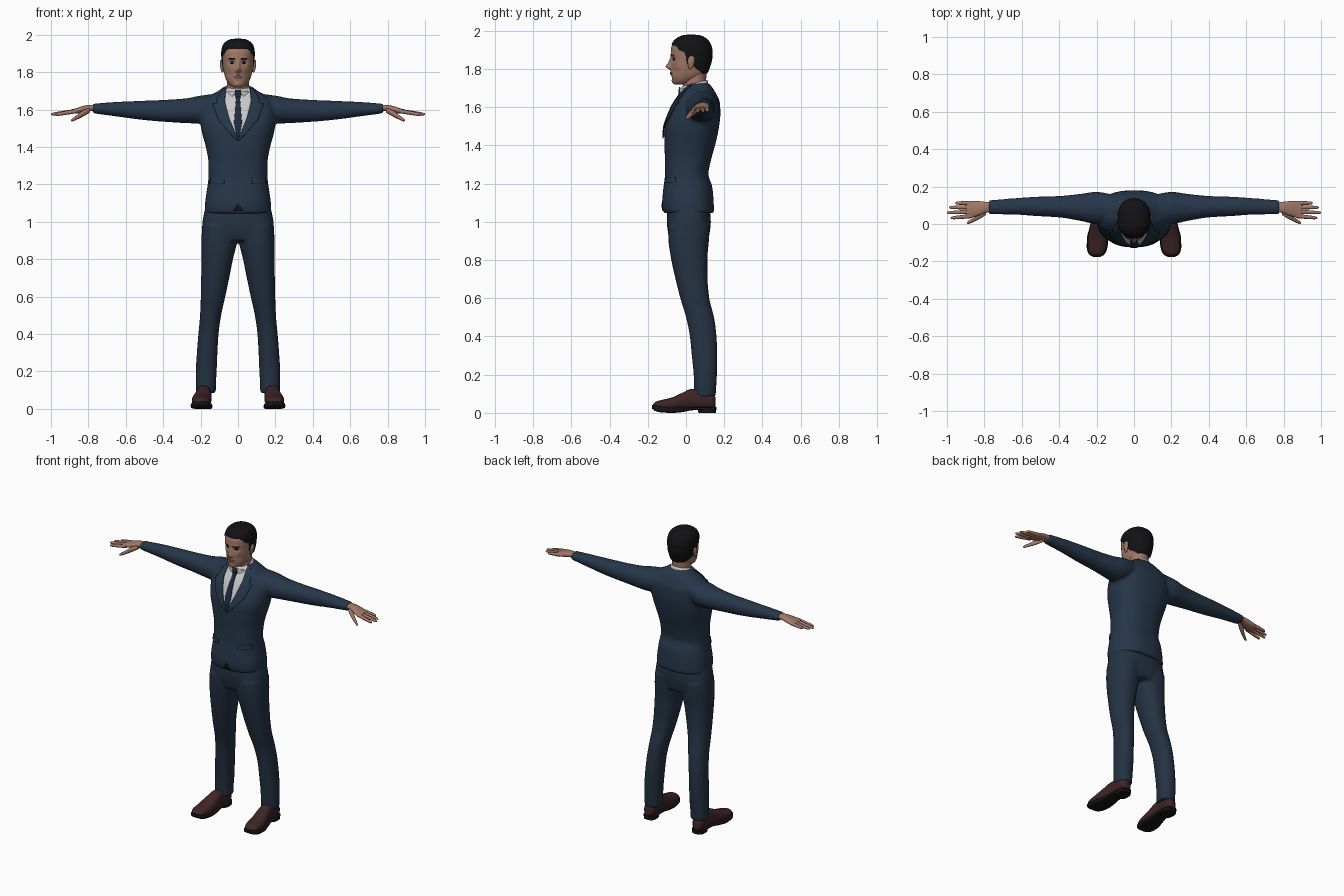
import bpy, bmesh, math
from mathutils import Vector
from mathutils.bvhtree import BVHTree


def material(name, r, g, b):
    m = bpy.data.materials.new(name)
    m.diffuse_color = (r, g, b, 1)
    return m


JACKET = material("navy_jacket", 0.019, 0.037, 0.066)
TROUSER = material("navy_trousers", 0.018, 0.032, 0.055)
TIE = material("dark_navy_tie", 0.012, 0.023, 0.045)
SHIRT = material("white_shirt", 0.58, 0.58, 0.58)
SKIN = material("skin", 0.36, 0.19, 0.135)
LIPS = material("lips", 0.25, 0.105, 0.085)
HAIR = material("black_hair", 0.006, 0.006, 0.007)
SHOE = material("brown_leather", 0.048, 0.018, 0.018)
SOLE = material("black_sole", 0.008, 0.007, 0.007)


def smooth_rows(rows, m):
    """Monotone cubic interpolation between section rows."""
    def tangent(i, k):
        d0 = rows[i][k] - rows[i - 1][k] if i else None
        d1 = rows[i + 1][k] - rows[i][k] if i + 1 < len(rows) else None
        if d0 is None or d1 is None:
            return d1 if d0 is None else d0
        return 2 * d0 * d1 / (d0 + d1) if d0 * d1 > 0 else 0
    out = []
    for i in range(len(rows) - 1):
        for j in range(m):
            u = j / m
            h = (2*u**3 - 3*u*u + 1, u**3 - 2*u*u + u, 3*u*u - 2*u**3, u**3 - u*u)
            out.append([h[0] * rows[i][k] + h[1] * tangent(i, k) + h[2] * rows[i + 1][k]
                        + h[3] * tangent(i + 1, k) for k in range(5)])
    return out + [list(rows[-1])]


def loft(bm, rows, axis, n=32, m=4, p=2.0, s=1):
    """Rows: position on axis, then min/max extents on the two other axes."""
    rings = []
    for t, a0, a1, b0, b1 in smooth_rows(rows, m):
        ring = []
        for i in range(n):
            c, d = math.cos(math.tau * i / n), math.sin(math.tau * i / n)
            a = (a0 + a1) / 2 + (a1 - a0) / 2 * math.copysign(abs(c) ** (2 / p), c)
            b = (b0 + b1) / 2 + (b1 - b0) / 2 * math.copysign(abs(d) ** (2 / p), d)
            x, y, z = {'x': (t, a, b), 'y': (a, t, b), 'z': (a, b, t)}[axis]
            ring.append(bm.verts.new((s * x, y, z)))
        rings.append(ring)
    for r0, r1 in zip(rings, rings[1:]):
        for i in range(n):
            bm.faces.new((r0[i], r0[(i + 1) % n], r1[(i + 1) % n], r1[i]))
    bm.faces.new(rings[0])
    bm.faces.new(rings[-1])


def finish(name, bm, *mats, angle=50):
    bmesh.ops.recalc_face_normals(bm, faces=bm.faces[:])
    me = bpy.data.meshes.new(name)
    bm.to_mesh(me)
    bm.free()
    for mat in mats:
        me.materials.append(mat)
    ob = bpy.data.objects.new(name, me)
    bpy.context.collection.objects.link(ob)
    bpy.ops.object.select_all(action='DESELECT')
    ob.select_set(True)
    bpy.context.view_layer.objects.active = ob
    bpy.ops.object.shade_smooth_by_angle(angle=math.radians(angle))
    return ob


def blend(ob, voxel, iterations):
    """Fuse overlapping lofts into one cloth surface."""
    r = ob.modifiers.new("fuse", 'REMESH')
    r.mode, r.voxel_size, r.use_smooth_shade = 'VOXEL', voxel, True
    sm = ob.modifiers.new("soften", 'SMOOTH')
    sm.factor, sm.iterations = 0.5, iterations
    return ob


def surface(ob):
    bpy.context.view_layer.update()
    return BVHTree.FromObject(ob, bpy.context.evaluated_depsgraph_get())


def panel(name, tree, rows, mat, off=0.003, n=8, m=6, sides=(1,)):
    """Thin plate laid on a front surface; rows are z, x from, x to."""
    bm = bmesh.new()
    for s in sides:
        grid, last = [], -0.05
        for r0, r1 in zip(rows, rows[1:]):
            for j in range(m + (r1 is rows[-1])):
                z, xa, xb = (p + (q - p) * j / m for p, q in zip(r0, r1))
                line = []
                for i in range(n + 1):
                    x = s * (xa + (xb - xa) * i / n)
                    hit = tree.ray_cast(Vector((x, -1, z)), Vector((0, 1, 0)))[0]
                    last = hit.y if hit else last
                    line.append(bm.verts.new((x, last - off, z)))
                grid.append(line)
        for a, b in zip(grid, grid[1:]):
            for i in range(n):
                bm.faces.new((a[i], a[i + 1], b[i + 1], b[i]))
    ob = finish(name, bm, mat)
    sol = ob.modifiers.new("thickness", 'SOLIDIFY')
    sol.thickness, sol.offset = 0.005, 0


# Jacket: torso and both sleeves
bm = bmesh.new()
loft(bm, [(1.045, -.178, .178, -.118, .147), (1.10, -.176, .176, -.125, .145), (1.18, -.165, .165, -.118, .138),
          (1.25, -.157, .157, -.11, .117), (1.32, -.158, .158, -.11, .13), (1.40, -.172, .172, -.113, .152),
          (1.48, -.193, .193, -.112, .17), (1.56, -.205, .205, -.088, .18), (1.62, -.20, .20, -.06, .178),
          (1.665, -.165, .165, -.03, .16), (1.70, -.105, .105, -.008, .14), (1.725, -.072, .072, .01, .12)],
     'z', 56, 4, 2.4)
for s in (1, -1):
    loft(bm, [(.08, .02, .15, 1.56, 1.69), (.20, .0, .172, 1.525, 1.675), (.28, .015, .162, 1.528, 1.66),
              (.40, .035, .15, 1.535, 1.652), (.52, .042, .146, 1.546, 1.647), (.64, .05, .138, 1.562, 1.642),
              (.775, .052, .127, 1.58, 1.632)], 'x', 32, 6, 2.1, s)
jacket = blend(finish("jacket", bm, JACKET), 0.009, 5)
chest = surface(jacket)

# Trousers: hips and both legs
bm = bmesh.new()
loft(bm, [(.90, -.185, .185, -.08, .115), (.95, -.193, .193, -.095, .125), (1.0, -.19, .19, -.10, .13),
          (1.12, -.165, .165, -.095, .12)], 'z', 48, 4, 2.5)
for s in (1, -1):
    loft(bm, [(.085, .118, .226, .042, .155), (.13, .118, .226, .042, .158), (.20, .114, .226, .04, .162),
              (.30, .11, .22, .03, .164), (.40, .104, .212, .02, .16), (.50, .09, .203, .0, .147),
              (.60, .068, .199, -.03, .122), (.70, .047, .197, -.055, .113), (.80, .027, .196, -.077, .112),
              (.90, .004, .196, -.092, .12), (.98, .0, .19, -.095, .125)], 'z', 36, 4, 2.2, s)
trousers = blend(finish("trousers", bm, TROUSER), 0.009, 4)

# Shirt front, tie, lapels, pocket flaps and hem opening
panel("shirt_front", chest, [(1.715, -.07, .07), (1.65, -.072, .072), (1.56, -.05, .05), (1.445, -.003, .003)],
      SHIRT, .002, 14)
panel("tie", chest, [(1.688, -.017, .017), (1.655, -.011, .011), (1.53, -.021, .021), (1.45, -.008, .008)],
      TIE, .008)
panel("lapels", chest, [(1.715, .062, .078), (1.655, .07, .115), (1.635, .069, .112), (1.63, .068, .135),
                        (1.55, .046, .108), (1.48, .016, .05), (1.435, -.006, .006)], JACKET, .007, sides=(1, -1))
panel("pocket_flaps", chest, [(1.232, .075, .146), (1.205, .072, .15)], JACKET, .004, sides=(1, -1))
panel("hem_opening", chest, [(1.095, -.002, .002), (1.058, -.028, .028)], SOLE, .002)

# Shirt collar, tilted down towards the front
bm = bmesh.new()
loft(bm, [(1.655, -.082, .082, -.028, .125), (1.69, -.077, .077, -.027, .118), (1.722, -.068, .068, -.024, .114),
          (1.727, -.060, .060, -.016, .108)], 'z', 40, 3)
for v in bm.verts:
    v.co.z += 0.25 * (v.co.y - 0.05)
collar = finish("shirt_collar", bm, SHIRT)
neck_front = surface(collar)
panel("tie_knot", neck_front, [(1.704, -.016, .016), (1.665, -.012, .012)], TIE, .010)
panel("collar_points", neck_front, [(1.70, .006, .05), (1.68, .022, .066), (1.655, .045, .06)],
      SHIRT, .007, sides=(1, -1))

# Neck
bm = bmesh.new()
loft(bm, [(1.64, -.06, .06, -.01, .105), (1.72, -.058, .058, -.016, .105), (1.82, -.06, .06, -.015, .11)], 'z')
finish("neck", bm, SKIN)


# Head: face features sculpted with soft bumps, hair chosen by a hairline rule
def bump(x, z, cx, cz, wx, wz):
    return math.exp(-((abs(x) - cx) / wx) ** 2 - ((z - cz) / wz) ** 2)


def hairline(x, y):
    pts = [(-.2, 1.932), (-.055, 1.922), (-.03, 1.895), (-.005, 1.885), (.005, 1.825), (.03, 1.825),
           (.055, 1.80), (.09, 1.775), (.3, 1.77)]
    for (y0, z0), (y1, z1) in zip(pts, pts[1:]):
        if y0 <= y < y1:
            return z0 + (z1 - z0) * (y - y0) / (y1 - y0)


bm = bmesh.new()
loft(bm, [(1.718, -.02, .02, -.055, -.01), (1.726, -.037, .037, -.067, .03), (1.75, -.058, .058, -.073, .075),
          (1.78, -.071, .071, -.076, .108), (1.82, -.079, .079, -.077, .124), (1.86, -.083, .083, -.078, .133),
          (1.90, -.085, .085, -.079, .133), (1.935, -.080, .080, -.067, .122), (1.96, -.062, .062, -.042, .098),
          (1.972, -.036, .036, -.012, .068), (1.975, -.008, .008, .02, .036)], 'z', 112, 8, 2.2)
for v in bm.verts:
    x, y, z = v.co
    if y < -.02:
        v.co.y += (-.028 * bump(x, z, 0, 1.812, .012, .015) - .012 * bump(x, z, 0, 1.838, .010, .02)
                   - .005 * bump(x, z, .014, 1.806, .008, .008) + .011 * bump(x, z, .033, 1.852, .016, .012)
                   - .004 * bump(x, z, .03, 1.875, .025, .009) - .006 * bump(x, z, 0, 1.778, .02, .012)
                   - .004 * bump(x, z, 0, 1.735, .02, .012) + .006 * bump(x, z, .05, 1.79, .014, .02))
for f in bm.faces:
    c = f.calc_center_median()
    f.material_index = int(c.z > hairline(c.x, c.y))
bm.normal_update()
for v in bm.verts:
    if v.link_faces and all(f.material_index for f in v.link_faces):
        v.co += v.normal * .005
head = finish("head", bm, SKIN, HAIR, angle=70)
face = surface(head)
panel("eyebrows", face, [(1.876, .018, .046), (1.870, .014, .052)], HAIR, .000, sides=(1, -1), m=2)
panel("eyes", face, [(1.857, .027, .037), (1.849, .022, .044), (1.845, .028, .038)], HAIR, .000,
      sides=(1, -1), m=2)
panel("mouth", face, [(1.784, -.010, .010), (1.777, -.025, .025), (1.769, -.011, .011)], LIPS, .000, m=2)

# Ears
bm = bmesh.new()
for s in (1, -1):
    loft(bm, [(1.798, .080, .086, .018, .026), (1.81, .077, .091, .012, .036), (1.84, .078, .097, .008, .046),
              (1.857, .078, .097, .012, .046), (1.867, .082, .092, .022, .036)], 'z', 16, 3, 2, s)
finish("ears", bm, SKIN)

# Hands: palm, four fingers and thumb on each side
bm = bmesh.new()
fingers = [(.955, .112, .112, 1.582), (.988, .090, .088, 1.577), (1.0, .066, .060, 1.575), (.98, .043, .032, 1.572)]
for s in (1, -1):
    loft(bm, [(.75, .062, .115, 1.588, 1.626), (.79, .06, .118, 1.592, 1.626), (.83, .045, .122, 1.584, 1.619),
              (.87, .034, .123, 1.578, 1.606), (.895, .036, .12, 1.58, 1.60)], 'x', 24, 4, 2.3, s)
    for tip, y0, y1, z1 in fingers:
        rows = []
        for u, r in ((0, .0115), (.45, .0105), (.85, .0085), (.96, .006), (1, .002)):
            x, y, z = .865 + (tip - .865) * u, y0 + (y1 - y0) * u, 1.592 + (z1 - 1.592) * u
            rows.append((x, y - r, y + r, z - r, z + r))
        loft(bm, rows, 'x', 12, 3, 2, s)
    loft(bm, [(.79, .05, .085, 1.585, 1.61), (.825, .027, .06, 1.564, 1.598), (.86, .01, .033, 1.547, 1.572),
              (.885, .0, .017, 1.537, 1.554), (.893, .004, .01, 1.538, 1.545)], 'x', 14, 4, 2, s)
finish("hands", bm, SKIN)

# Shoes: leather uppers, then soles with heels
bm = bmesh.new()
for s in (1, -1):
    loft(bm, [(-.172, .185, .212, .03, .045), (-.16, .165, .234, .02, .058), (-.125, .148, .247, .014, .068),
              (-.07, .142, .246, .012, .082), (-.02, .142, .235, .014, .105), (.03, .143, .225, .018, .125),
              (.09, .142, .22, .02, .125), (.14, .147, .215, .02, .10), (.155, .165, .198, .025, .08)],
         'y', 28, 4, 2.3, s)
finish("shoe_uppers", bm, SHOE)
bm = bmesh.new()
for s in (1, -1):
    loft(bm, [(-.177, .182, .215, .022, .042), (-.162, .158, .24, .01, .04), (-.125, .142, .253, .002, .034),
              (-.07, .137, .251, .0, .026), (-.02, .139, .238, .004, .026), (.04, .142, .226, .014, .03),
              (.10, .139, .223, .014, .03), (.145, .145, .218, .014, .03), (.16, .16, .202, .014, .03)],
         'y', 28, 4, 4, s)
    loft(bm, [(0, .141, .221, .065, .157), (.025, .14, .222, .06, .159)], 'z', 28, 1, 2.8, s)
finish("shoe_soles", bm, SOLE, angle=40)
